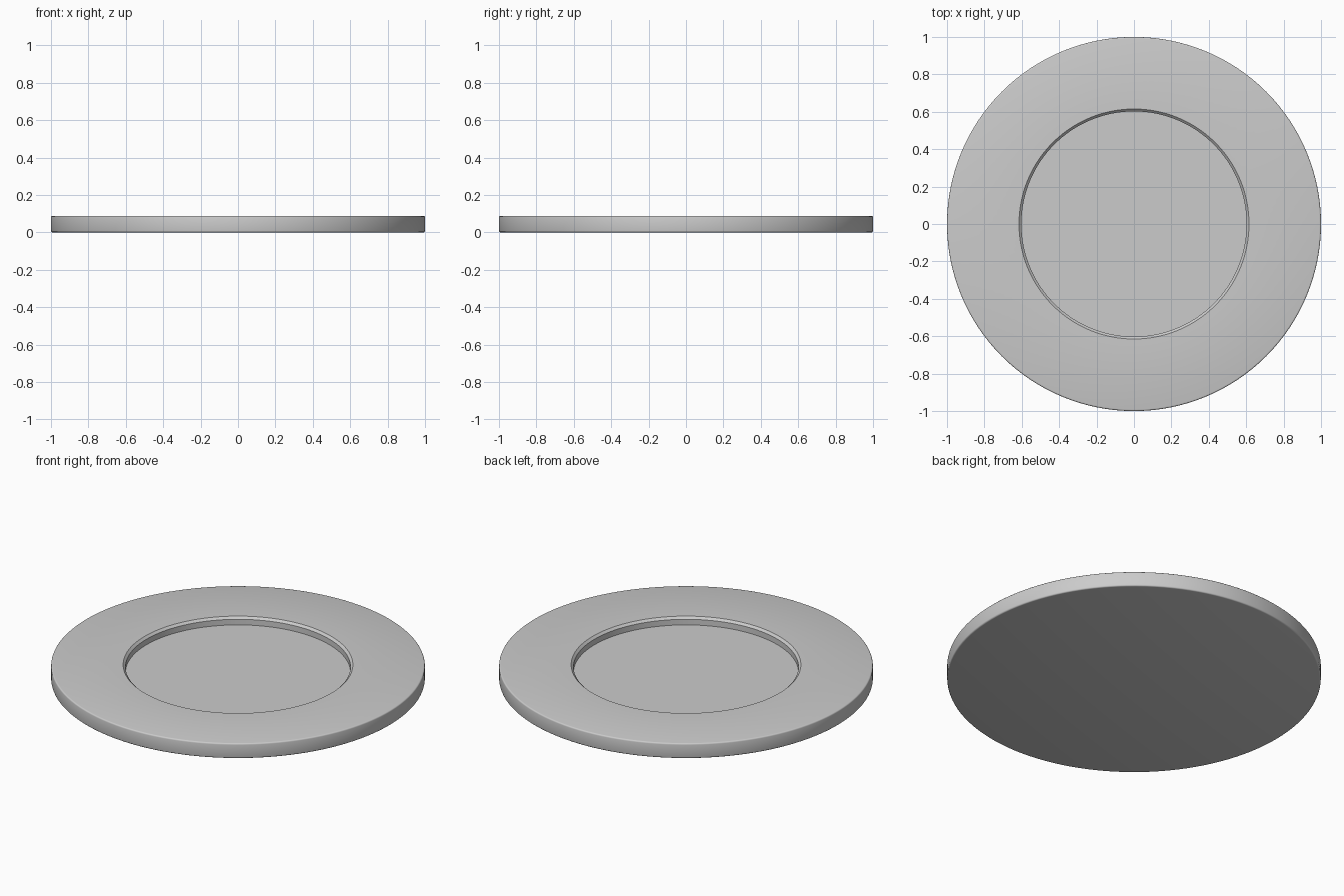
import bpy, bmesh, math

cube = bpy.data.objects.get("Cube")
if cube:
    bpy.data.objects.remove(cube, do_unlink=True)

SEGMENTS = 128
HEIGHT = 0.088
ROUND = 0.008        # rounded outer edges
FLOOR = 0.042        # height of the recess floor
RECESS = 0.602       # radius of the recess
CHAMFER = 0.013      # bevel around the recess mouth


def corner(z_centre, start):
    """Quarter-round points of the outer rim."""
    r = 1 - ROUND
    angles = [math.radians(start + 30 * i) for i in range(4)]
    return [(r + ROUND * math.cos(a), z_centre + ROUND * math.sin(a)) for a in angles]


# Half section from the underside centre, round the rim, into the recess
profile = [(0, 0)]
profile += corner(ROUND, -90)
profile += corner(HEIGHT - ROUND, 0)
profile += [(RECESS + CHAMFER, HEIGHT), (RECESS, HEIGHT - CHAMFER),
            (RECESS, FLOOR), (0, FLOOR)]

# Spin the section into a disc
bm = bmesh.new()
verts = [bm.verts.new((r, 0, z)) for r, z in profile]
edges = [bm.edges.new(pair) for pair in zip(verts, verts[1:])]
bmesh.ops.spin(bm, geom=verts + edges, cent=(0, 0, 0), axis=(0, 0, 1),
               angle=math.tau, steps=SEGMENTS, use_merge=True)
bmesh.ops.remove_doubles(bm, verts=bm.verts, dist=0.0001)
bmesh.ops.recalc_face_normals(bm, faces=bm.faces)
mesh = bpy.data.meshes.new("recessed_disc")
bm.to_mesh(mesh)
bm.free()
disc = bpy.data.objects.new("recessed_disc", mesh)
bpy.context.collection.objects.link(disc)

# Plain grey material
grey = bpy.data.materials.new("light_grey")
grey.use_nodes = True
colour = (0.6, 0.6, 0.6, 1)
grey.diffuse_color = colour
grey.node_tree.nodes["Principled BSDF"].inputs["Base Color"].default_value = colour
mesh.materials.append(grey)

# Smooth round walls with crisp edges
bpy.ops.object.select_all(action='DESELECT')
disc.select_set(True)
bpy.context.view_layer.objects.active = disc
bpy.ops.object.shade_smooth_by_angle(angle=math.radians(31))
